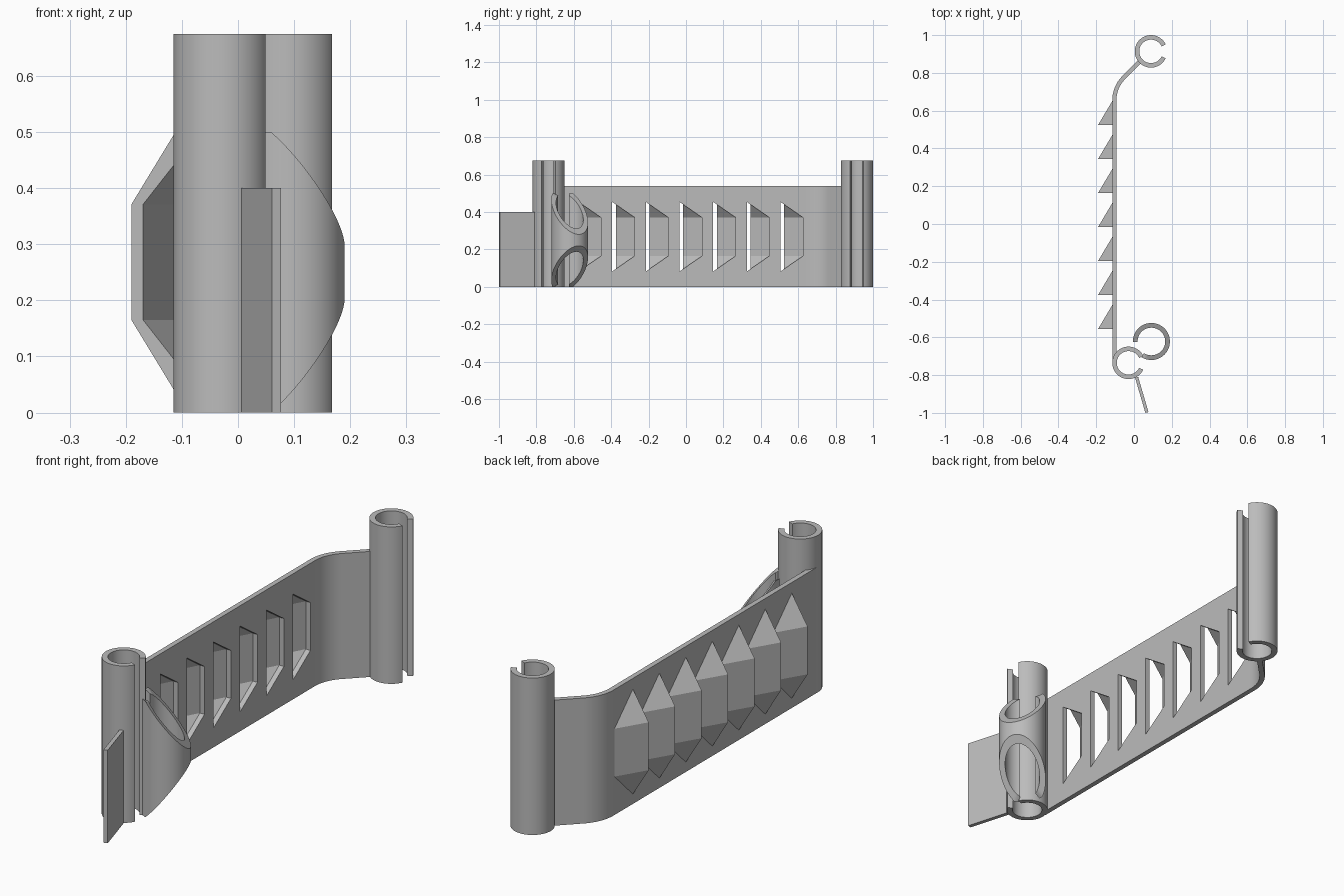
import bpy, bmesh, math
from mathutils import Vector

if "Cube" in bpy.data.objects:
    bpy.data.objects.remove(bpy.data.objects["Cube"], do_unlink=True)

grey = bpy.data.materials.new("plain_grey")
grey.use_nodes = True
grey.diffuse_color = (0.5, 0.5, 0.5, 1)
grey.node_tree.nodes["Principled BSDF"].inputs["Base Color"].default_value = (0.5, 0.5, 0.5, 1)


def finish(name, bm, smooth=True):
    bmesh.ops.recalc_face_normals(bm, faces=bm.faces)
    me = bpy.data.meshes.new(name)
    bm.to_mesh(me)
    bm.free()
    me.materials.append(grey)
    ob = bpy.data.objects.new(name, me)
    bpy.context.collection.objects.link(ob)
    if smooth:
        activate(ob)
        bpy.ops.object.shade_smooth_by_angle(angle=math.radians(30))
    return ob


def activate(ob):
    bpy.ops.object.select_all(action="DESELECT")
    ob.select_set(True)
    bpy.context.view_layer.objects.active = ob


def sweep(name, sections):
    """Skin a row of four-cornered sections and close both ends."""
    bm = bmesh.new()
    rows = [[bm.verts.new(p) for p in s] for s in sections]
    for a, b in zip(rows, rows[1:]):
        for i in range(4):
            j = (i + 1) % 4
            bm.faces.new((a[i], a[j], b[j], b[i]))
    bm.faces.new(rows[0])
    bm.faces.new(rows[-1])
    return finish(name, bm)


def split_tube(name, cx, cy, outer, inner, facing, half_gap, top, bottom, n=72):
    """Upright tube with a slot; top and bottom give heights along the slot axis."""
    sections = []
    for k in range(n + 1):
        t = half_gap + (360 - 2 * half_gap) * k / n
        a = math.radians(facing + t)
        corners = []
        for r, height in ((inner, bottom), (outer, bottom), (outer, top), (inner, top)):
            u = -r * math.cos(math.radians(t))
            corners.append((cx + r * math.cos(a), cy + r * math.sin(a), height(u)))
        sections.append(corners)
    return sweep(name, sections)


def strip(name, path, thick, height):
    """Upright wall following a plan path."""
    pts = [Vector(p) for p in path]
    sections = []
    for i, p in enumerate(pts):
        d = (pts[min(i + 1, len(pts) - 1)] - pts[max(i - 1, 0)]).normalized()
        n = Vector((-d.y, d.x)) * thick / 2
        a, b = p + n, p - n
        sections.append([(*a, 0), (*b, 0), (*b, height), (*a, height)])
    return sweep(name, sections)


def hulls(name, points, offsets):
    """Repeat one convex block along y."""
    bm = bmesh.new()
    for off in offsets:
        verts = [bm.verts.new((x, y + off, z)) for x, y, z in points]
        bmesh.ops.convex_hull(bm, input=verts)
    return finish(name, bm, smooth=False)


def cut(ob, cutter):
    mod = ob.modifiers.new("openings", "BOOLEAN")
    mod.operation = "DIFFERENCE"
    mod.solver = "EXACT"
    mod.object = cutter
    activate(ob)
    bpy.ops.object.modifier_apply(modifier=mod.name)


# Two tall split tubes
HEIGHT = 0.675
for name, x, y in (("front_tube", -0.029, -0.735), ("back_tube", 0.09, 0.914)):
    split_tube(name, x, y, 0.086, 0.062, 0, 25, lambda u: HEIGHT, lambda u: 0)

# Short clip with slanted upper and lower ends
split_tube("slanted_clip", 0.092, -0.622, 0.098, 0.073, 210, 28,
           lambda u: min(0.5, 0.405 - 1.27 * u),
           lambda u: max(0.0, 0.095 + 1.27 * u))

# Flag plate on the front tube
strip("flag_plate", [(0.014, -0.812), (0.0685, -0.998)], 0.017, 0.4)

# Long wall with a bend towards the back tube
bend = 0.17
path = [(-0.104, -0.72), (-0.104, 0.64)]
for k in range(13):
    a = math.radians(45 * k / 12)
    path.append((-0.104 + bend * (1 - math.cos(a)), 0.655 + bend * math.sin(a)))
path.append((0.04, 0.869))
wall = strip("wall", path, 0.022, 0.54)

# Row of hollow scoops, open to the front and through the wall
rows = [0.525 - 0.18 * i for i in range(7)]
MID, LOW = 0.268, 0.103
outer, inner = [], []
for s in (-1, 1):
    slim = MID + s * LOW
    outer += [(-0.19, 0, slim), (-0.114, 0.127, slim), (-0.114, 0, MID + s * 0.228)]
    inner += [(-0.18, -0.02, slim)]
    for x in (-0.115, -0.08):
        inner += [(x, -0.02, MID + s * 0.186), (x, 0.1, slim)]
scoops = hulls("scoops", outer, rows)
cutter = hulls("scoop_cutter", inner, rows)
cutter.hide_render = True
cut(scoops, cutter)
cut(wall, cutter)
bpy.data.objects.remove(cutter, do_unlink=True)
